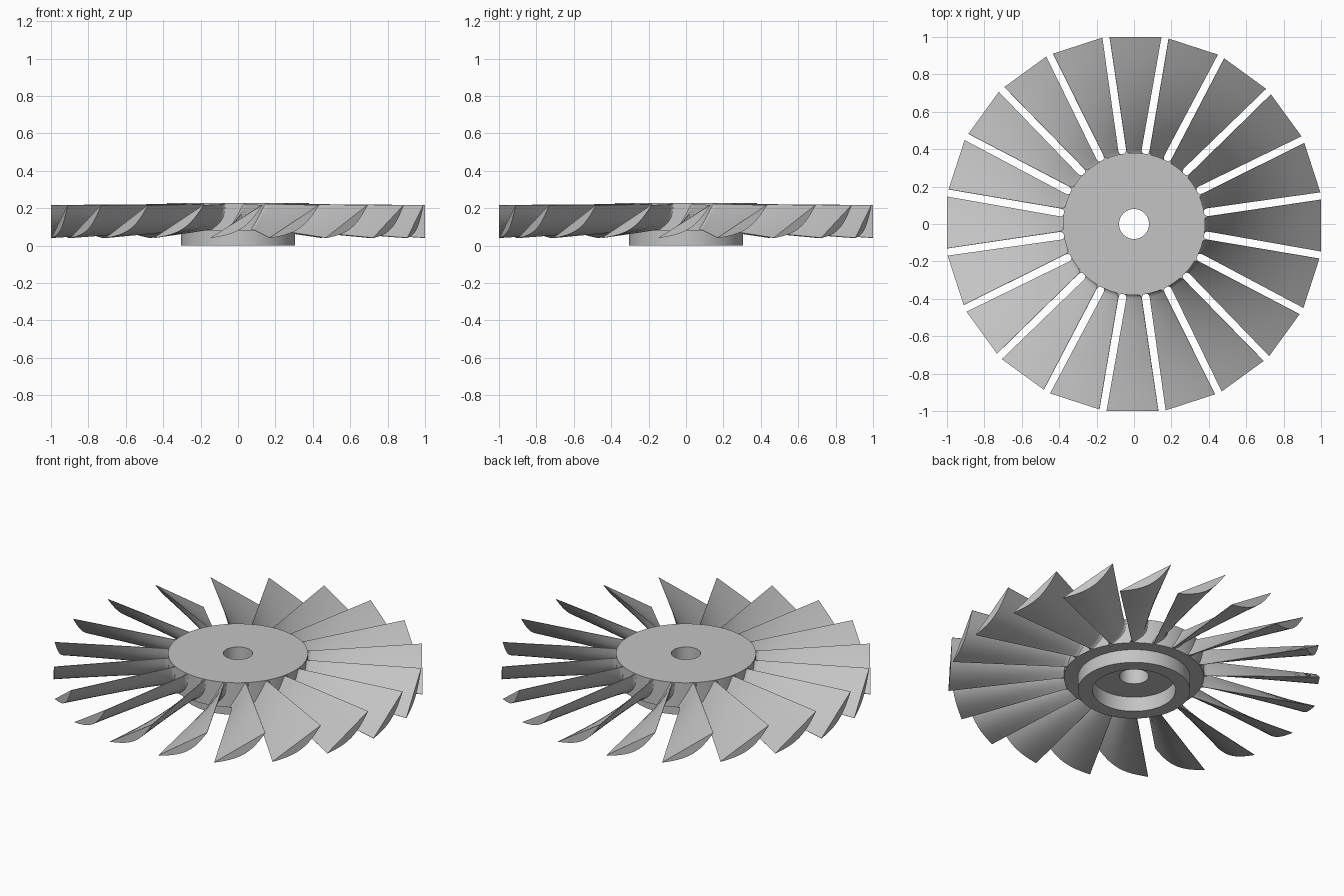
import bpy, bmesh, math
from mathutils import Vector, Matrix

default = bpy.data.objects.get("Cube")
if default:
    bpy.data.objects.remove(default, do_unlink=True)

BLADES = 20
HUB_R, HUB_LOW, HUB_TOP = 0.38, 0.08, 0.228

# one plain metal colour
metal = bpy.data.materials.new("grey metal")
metal.use_nodes = True
grey = (0.55, 0.55, 0.55, 1)
metal.diffuse_color = grey
metal.node_tree.nodes["Principled BSDF"].inputs["Base Color"].default_value = grey


def finish(bm, name):
    bmesh.ops.recalc_face_normals(bm, faces=bm.faces)
    mesh = bpy.data.meshes.new(name)
    bm.to_mesh(mesh)
    bm.free()
    mesh.materials.append(metal)
    return mesh


def add(mesh, name):
    obj = bpy.data.objects.new(name, mesh)
    bpy.context.collection.objects.link(obj)
    return obj


def smooth(obj):
    bpy.ops.object.select_all(action='DESELECT')
    obj.select_set(True)
    bpy.context.view_layer.objects.active = obj
    bpy.ops.object.shade_smooth_by_angle(angle=math.radians(35))


def bridge(bm, loops, closed):
    pairs = list(zip(loops, loops[1:]))
    if closed:
        pairs.append((loops[-1], loops[0]))
    for a, b in pairs:
        for i in range(len(a)):
            j = (i + 1) % len(a)
            bm.faces.new((a[i], a[j], b[j], b[i]))


# hub: disc with a bored centre and a collar ring underneath
profile = [(0.08, HUB_TOP), (HUB_R, HUB_TOP), (HUB_R, HUB_LOW), (0.305, HUB_LOW),
           (0.305, 0), (0.226, 0), (0.226, 0.088), (0.08, 0.088)]
bm = bmesh.new()
SEG = 80
rings = []
for s in range(SEG):
    turn = Matrix.Rotation(math.tau * s / SEG, 3, 'Z')
    rings.append([bm.verts.new(turn @ Vector((r, 0, z))) for r, z in profile])
bridge(bm, rings, True)
smooth(add(finish(bm, "hub"), "hub"))

# blade: twisted section, flat above and bulging below, flared where it joins the hub
ROOT = (Vector((-0.038, 0.085)), Vector((0.038, 0.222)), 0.025)
TIP = (Vector((-0.147, 0.042)), Vector((0.13, 0.217)), 0.045)
FILLET = 0.03
STEPS = 12


def section(r):
    f = max(0, (r - HUB_R) / (1 - HUB_R))
    low, high = ROOT[0].lerp(TIP[0], f), ROOT[1].lerp(TIP[1], f)
    bulge = ROOT[2] + (TIP[2] - ROOT[2]) * f
    chord = (high - low).normalized()
    normal = Vector((chord.y, -chord.x))
    gap = FILLET - min(FILLET, max(0, r - HUB_R + 0.01))
    flare = FILLET - math.sqrt(FILLET ** 2 - gap ** 2)
    points = []
    for side in (-1, 1):
        for i in range(STEPS + 1):
            t = i / STEPS if side < 0 else 1 - i / STEPS
            p = low.lerp(high, t)
            if side > 0:
                p += normal * (0.002 + bulge * math.sin(math.pi * t))
            p.x += side * flare
            p.y = min(max(p.y, 0.04), HUB_TOP - 0.004)
            points.append(Vector((p.x, -r, p.y)))
    return points


stations = [0.35, 0.372, 0.376, 0.38, 0.385, 0.391, 0.4]
stations += [0.4 + 0.1 * k for k in range(1, 7)]
bm = bmesh.new()
loops = [[bm.verts.new(p) for p in section(r)] for r in stations]
bridge(bm, loops, False)
bm.faces.new(loops[0])
bm.faces.new(loops[-1])
blade_mesh = finish(bm, "blade")

for k in range(BLADES):
    blade = add(blade_mesh, f"blade_{k + 1}")
    blade.rotation_euler.z = math.tau * k / BLADES
    if k == 0:
        smooth(blade)
